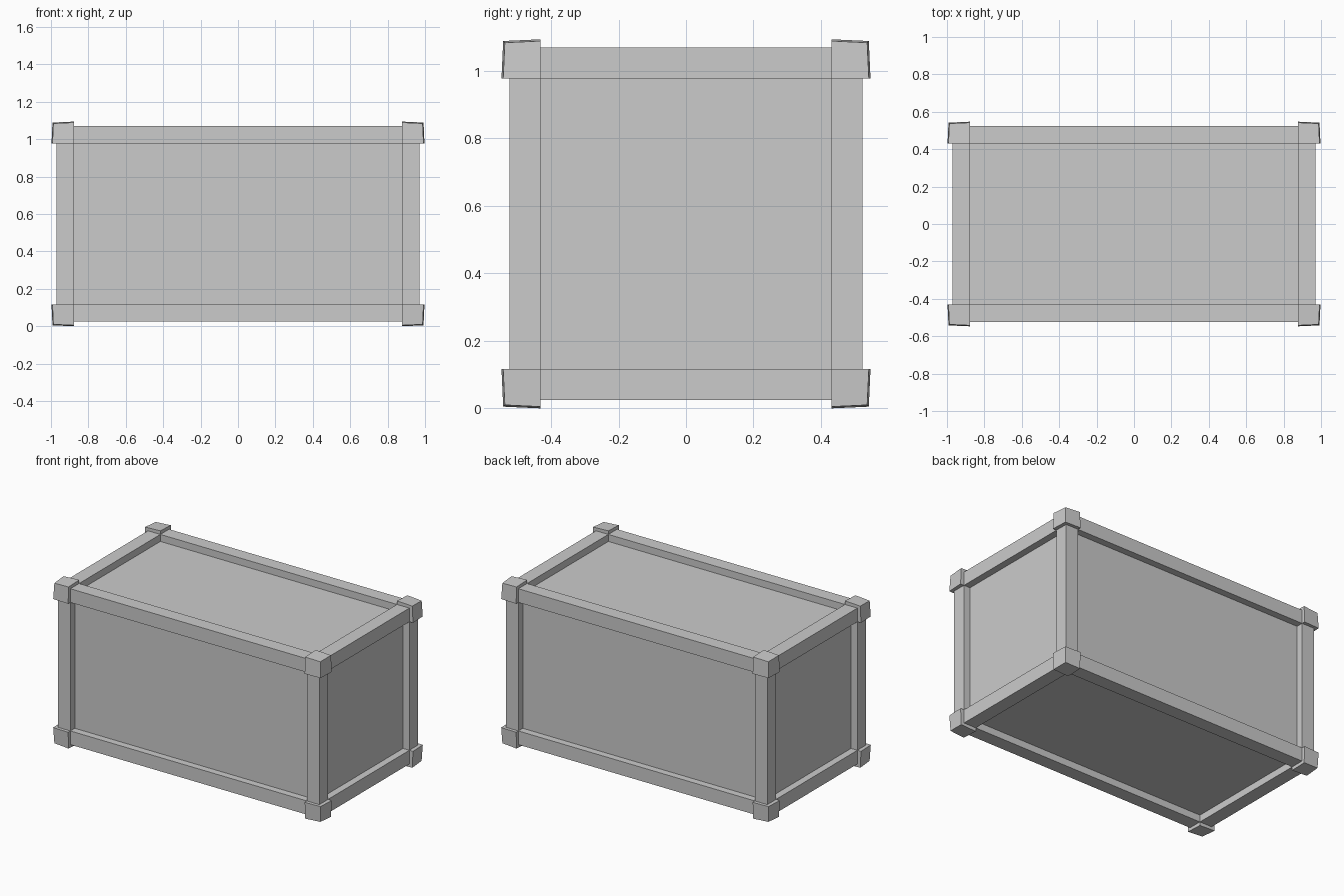
import bpy
from itertools import product

if "Cube" in bpy.data.objects:
    bpy.data.objects.remove(bpy.data.objects["Cube"])

ZC = 0.547                       # centre height
OUT = (0.97, 0.523, 0.523)       # frame outer half sizes
INN = (0.878, 0.431, 0.431)      # frame inner half sizes
TIP = (0.997, 0.547, 0.547)      # corner cap half sizes
CORE = (0.923, 0.476, 0.476)     # recessed panels
TAPER = 0.005

FACES = [(0, 1, 3, 2), (4, 6, 7, 5), (0, 4, 5, 1), (2, 3, 7, 6), (0, 2, 6, 4), (1, 5, 7, 3)]


def solid(name, corners, flip=False):
    me = bpy.data.meshes.new(name)
    me.from_pydata(corners, [], [f[::-1] if flip else f for f in FACES])
    ob = bpy.data.objects.new(name, me)
    ob.location.z = ZC
    bpy.context.collection.objects.link(ob)


def box(name, lo, hi):
    solid(name, list(product(*zip(lo, hi))))


# Recessed panel body
box("crate_panels", [-c for c in CORE], CORE)

# Twelve frame beams, four along each axis
for axis, label in enumerate(("long_rail", "side_rail", "corner_post")):
    others = [a for a in range(3) if a != axis]
    for signs in product((-1, 1), repeat=2):
        lo, hi = [0] * 3, [0] * 3
        lo[axis], hi[axis] = -INN[axis], INN[axis]
        for a, s in zip(others, signs):
            lo[a], hi[a] = sorted((s * INN[a], s * OUT[a]))
        box(label, lo, hi)

# Eight corner caps, tapering slightly towards the outer tip
for s in product((-1, 1), repeat=3):
    pts = []
    for o in product((0, 1), repeat=3):
        pts.append([s[a] * (TIP[a] - TAPER * (sum(o) - 1) if o[a] else INN[a]) for a in range(3)])
    solid("corner_cap", pts, flip=s[0] * s[1] * s[2] < 0)

# Centre the overall bounds on the ground
bpy.context.view_layer.update()
